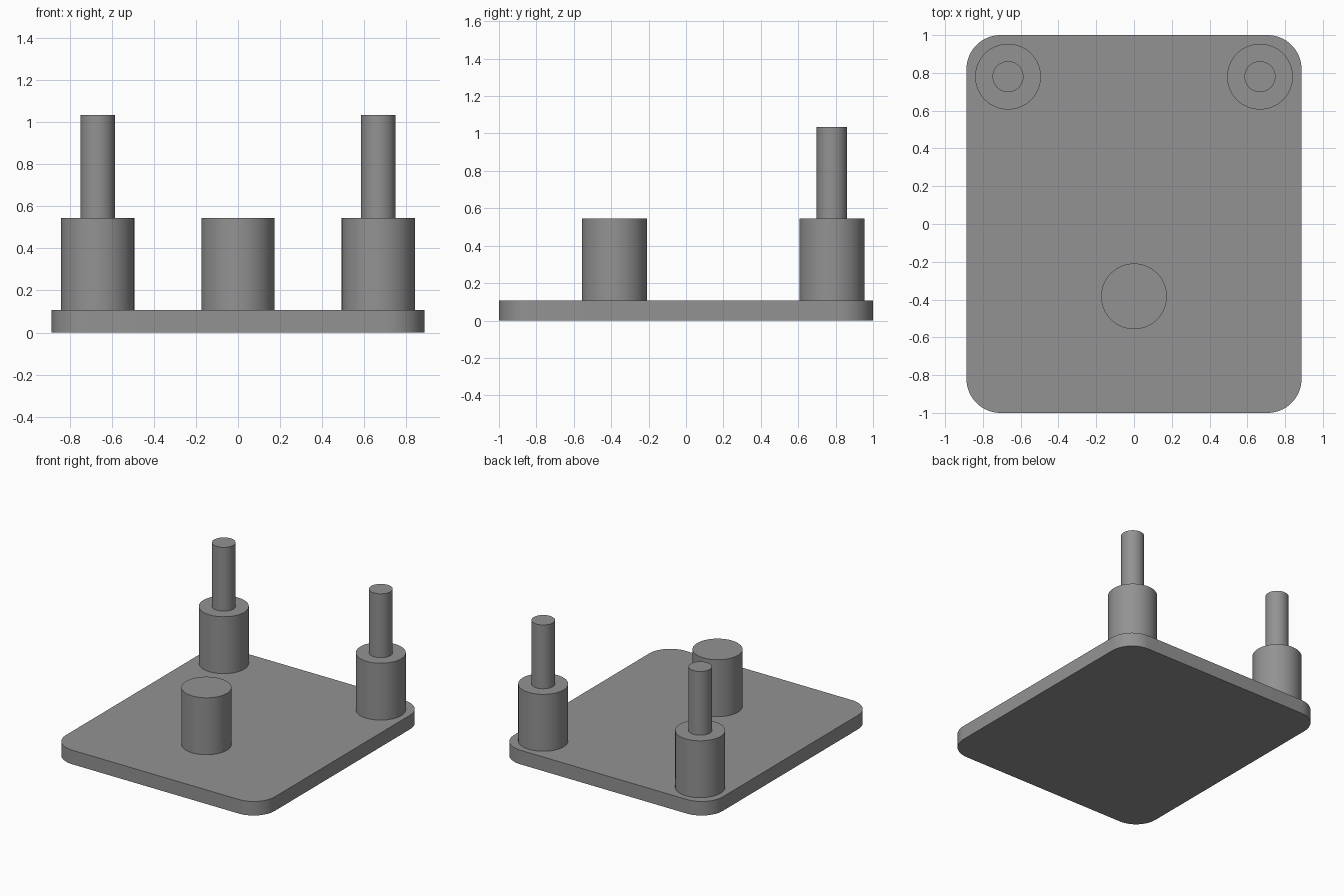
import bpy, bmesh, math

if "Cube" in bpy.data.objects:
    bpy.data.objects.remove(bpy.data.objects["Cube"])

grey = bpy.data.materials.new("mid_grey")
grey.diffuse_color = (0.29, 0.29, 0.29, 1)
grey.use_nodes = True
grey.node_tree.nodes["Principled BSDF"].inputs["Base Color"].default_value = grey.diffuse_color


def prism(name, outline, z0, z1):
    """Extrude a closed outline from z0 to z1, smooth sides and sharp rims."""
    bm = bmesh.new()
    face = bm.faces.new([bm.verts.new((x, y, z0)) for x, y in outline])
    top = bmesh.ops.extrude_face_region(bm, geom=[face])["geom"]
    for v in top:
        if isinstance(v, bmesh.types.BMVert):
            v.co.z = z1
    bmesh.ops.recalc_face_normals(bm, faces=bm.faces)
    mesh = bpy.data.meshes.new(name)
    bm.to_mesh(mesh)
    bm.free()
    mesh.materials.append(grey)
    obj = bpy.data.objects.new(name, mesh)
    bpy.context.collection.objects.link(obj)
    bpy.ops.object.select_all(action='DESELECT')
    obj.select_set(True)
    bpy.context.view_layer.objects.active = obj
    bpy.ops.object.shade_smooth_by_angle(angle=math.radians(30))
    return obj


def arc(cx, cy, r, start, sweep, n):
    return [(cx + r * math.cos(start + sweep * i / n),
             cy + r * math.sin(start + sweep * i / n)) for i in range(n + 1)]


def cylinder(name, x, y, r, z0, z1):
    return prism(name, arc(x, y, r, 0, math.tau, 64)[:-1], z0, z1)


# Rounded base plate
W, D, R, BASE, POST, PIN = 0.887, 1.0, 0.18, 0.108, 0.545, 1.035
outline = []
for i, (sx, sy) in enumerate([(1, 1), (-1, 1), (-1, -1), (1, -1)]):
    outline += arc(sx * (W - R), sy * (D - R), R, i * math.pi / 2, math.pi / 2, 16)
prism("base_plate", outline, 0, BASE)

# Short front post
cylinder("front_post", 0, -0.383, 0.174, BASE, POST)

# Rear posts, each with a thinner pin on top
for side, sx in (("left", -1), ("right", 1)):
    cylinder(side + "_rear_post", sx * 0.667, 0.78, 0.174, BASE, POST)
    cylinder(side + "_rear_pin", sx * 0.667, 0.78, 0.082, POST, PIN)
